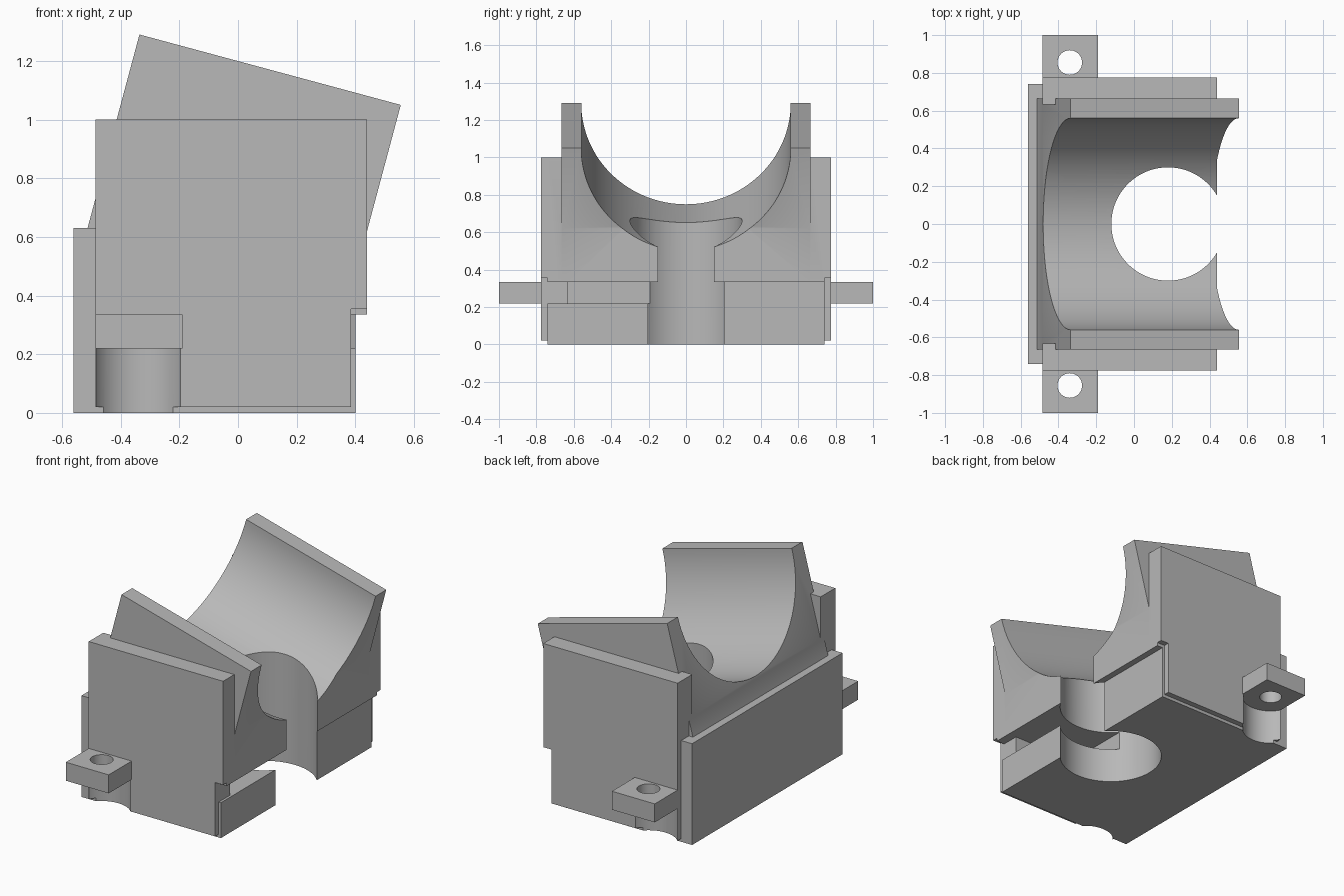
import bpy
import math

if "Cube" in bpy.data.objects:
    bpy.data.objects.remove(bpy.data.objects["Cube"], do_unlink=True)

grey = bpy.data.materials.new("plain grey")
grey.use_nodes = True
colour = (0.48, 0.48, 0.48, 1)
grey.diffuse_color = colour
grey.node_tree.nodes["Principled BSDF"].inputs["Base Color"].default_value = colour


def prism(name, profile, y0, y1):
    """Extrude an x-z outline, listed clockwise from the front, along y."""
    n = len(profile)
    verts = [(x, y, z) for y in (y0, y1) for x, z in profile]
    faces = [tuple(reversed(range(n))), tuple(range(n, 2 * n))]
    faces += [(i, (i + 1) % n, (i + 1) % n + n, i + n) for i in range(n)]
    mesh = bpy.data.meshes.new(name)
    mesh.from_pydata(verts, [], faces)
    # make the shell face outwards
    import bmesh
    bm = bmesh.new()
    bm.from_mesh(mesh)
    bmesh.ops.recalc_face_normals(bm, faces=bm.faces)
    bm.to_mesh(mesh)
    bm.free()
    mesh.materials.append(grey)
    obj = bpy.data.objects.new(name, mesh)
    bpy.context.collection.objects.link(obj)
    return obj


def box(name, x0, x1, y0, y1, z0, z1):
    return prism(name, [(x0, z0), (x0, z1), (x1, z1), (x1, z0)], y0, y1)


def cylinder(name, radius, depth, location, tilt=0.0, sides=96):
    bpy.ops.mesh.primitive_cylinder_add(vertices=sides, radius=radius, depth=depth,
                                        location=location, rotation=(0, tilt, 0))
    obj = bpy.context.object
    obj.name = name
    obj.data.materials.append(grey)
    return obj


def combine(target, tool, operation):
    mod = target.modifiers.new("combine", "BOOLEAN")
    mod.operation = operation
    mod.solver = "EXACT"
    mod.object = tool
    bpy.context.view_layer.objects.active = target
    bpy.ops.object.modifier_apply(modifier=mod.name)
    bpy.data.objects.remove(tool, do_unlink=True)


# Central block with the tilted cradle on top
body = prism("cradle_bracket", [
    (-0.56, 0), (-0.56, 0.63), (-0.513, 0.63), (-0.336, 1.29), (0.555, 1.05),
    (0.44, 0.62), (0.44, 0.335), (0.4, 0.335), (0.4, 0)], -0.665, 0.665)

# Side walls, outer skins, corner lips and screw tabs, once per side
wall = [(-0.56, 0), (-0.56, 0.63), (-0.485, 0.63), (-0.485, 1), (0.44, 1),
        (0.44, 0.335), (0.4, 0.335), (0.4, 0)]
skin = [(-0.485, 0.02), (-0.485, 1), (0.44, 1), (0.44, 0.355),
        (0.385, 0.355), (0.385, 0.02)]
for side in (-1, 1):
    combine(body, prism("side_wall", wall, side * 0.664, side * 0.74), "UNION")
    combine(body, prism("side_skin", skin, side * 0.739, side * 0.775), "UNION")
    combine(body, box("corner_lip", -0.485, -0.415, side * 0.632, side * 0.7, 0.6, 1), "UNION")
    combine(body, cylinder("screw_recess", 0.165, 0.5, (-0.34, side * 0.855, -0.03)),
            "DIFFERENCE")
    combine(body, box("screw_tab", -0.485, -0.19, side * 0.73, side * 1.0, 0.22, 0.335), "UNION")
    combine(body, cylinder("screw_hole", 0.065, 0.3, (-0.34, side * 0.855, 0.28), sides=48),
            "DIFFERENCE")

# Tilted trough, vertical bore and the side pocket
tilt = math.radians(105.1)
combine(body, cylinder("trough", 0.56, 3, (0.11, 0, 1.17), tilt, 128), "DIFFERENCE")
combine(body, cylinder("bore", 0.3, 2, (0.18, 0, 0.5)), "DIFFERENCE")
combine(body, box("pocket", -0.05, 0.5, -0.63, -0.15, 0.22, 0.335), "DIFFERENCE")
combine(body, box("pocket_mouth", 0.385, 0.5, -0.76, -0.6, 0.22, 0.335), "DIFFERENCE")

bpy.ops.object.select_all(action="DESELECT")
body.select_set(True)
bpy.context.view_layer.objects.active = body
bpy.ops.object.shade_smooth_by_angle(angle=math.radians(25))
